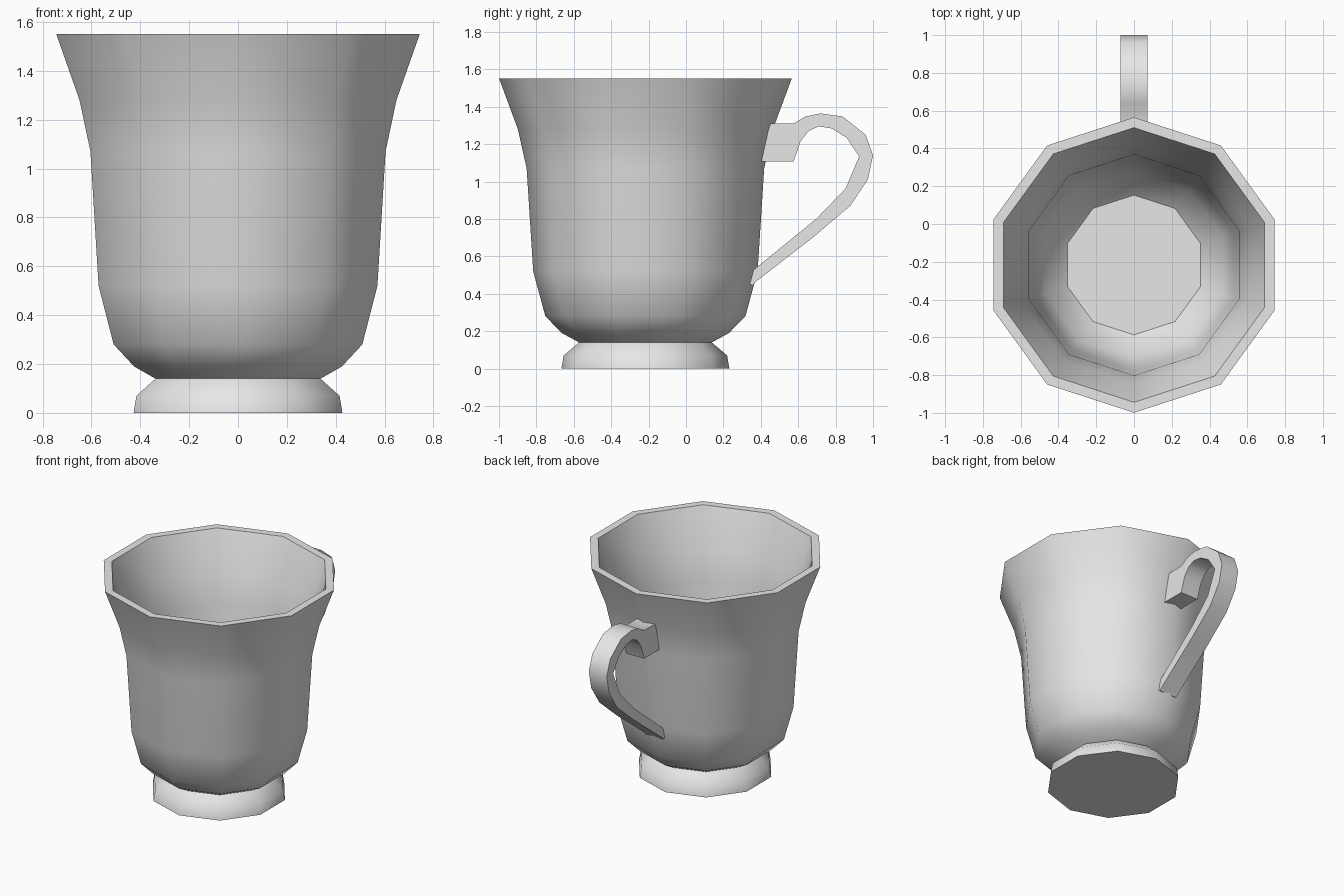
import bpy, bmesh, math

if "Cube" in bpy.data.objects:
    bpy.data.objects.remove(bpy.data.objects["Cube"])

SIDES = 10
CY = -0.217  # bowl axis; the handle sticks out towards +y

grey = bpy.data.materials.new("light grey")
grey.diffuse_color = (0.8, 0.8, 0.8, 1)
grey.use_nodes = True
grey.node_tree.nodes["Principled BSDF"].inputs["Base Color"].default_value = grey.diffuse_color


def finish(name, bm):
    bmesh.ops.recalc_face_normals(bm, faces=bm.faces)
    me = bpy.data.meshes.new(name)
    bm.to_mesh(me)
    bm.free()
    me.materials.append(grey)
    ob = bpy.data.objects.new(name, me)
    bpy.context.collection.objects.link(ob)
    bpy.ops.object.select_all(action='DESELECT')
    ob.select_set(True)
    bpy.context.view_layer.objects.active = ob
    bpy.ops.object.shade_smooth_by_angle(angle=math.radians(50))
    return ob


def ring(bm, r, z):
    # first corner points along +y
    return [bm.verts.new((r * math.sin(2 * math.pi * i / SIDES),
                          CY + r * math.cos(2 * math.pi * i / SIDES), z))
            for i in range(SIDES)]


# cup: foot, outer wall, rim and inner wall as one turned profile
profile = [(0.449, 0), (0.437, 0.07), (0.355, 0.14), (0.447, 0.19),
           (0.535, 0.28), (0.60, 0.52), (0.635, 1.07), (0.682, 1.28),
           (0.782, 1.55), (0.727, 1.55), (0.632, 1.28), (0.585, 1.07),
           (0.555, 0.53), (0.495, 0.31), (0.37, 0.19)]
bm = bmesh.new()
rings = [ring(bm, r, z) for r, z in profile]
bm.faces.new(rings[0])
for a, b in zip(rings, rings[1:]):
    for i in range(SIDES):
        j = (i + 1) % SIDES
        bm.faces.new((a[i], a[j], b[j], b[i]))
# inner floor, with its own corners so its edge stays crisp
bm.faces.new(ring(bm, 0.37, 0.19))
cup = finish("cup", bm)
# make sure the loose floor faces up
for p in cup.data.polygons:
    if len(p.vertices) == SIDES and p.center.z > 0.1 and p.normal.z < 0:
        p.flip()

# handle: flat outline in the y-z plane, extruded along x
outline = [(0.404, 1.107), (0.575, 1.107), (0.612, 1.214), (0.655, 1.27),
           (0.71, 1.295), (0.778, 1.284), (0.858, 1.235), (0.926, 1.134),
           (0.853, 0.963), (0.698, 0.802), (0.35, 0.519), (0.34, 0.452),
           (0.356, 0.444), (0.37, 0.462), (0.685, 0.706), (0.88, 0.872),
           (0.972, 1.011), (1.0, 1.139), (0.96, 1.251), (0.837, 1.348),
           (0.72, 1.364), (0.639, 1.348), (0.575, 1.31), (0.441, 1.31)]
bm = bmesh.new()
face = bm.faces.new([bm.verts.new((-0.071, y, z)) for y, z in outline])
ext = bmesh.ops.extrude_face_region(bm, geom=[face])
bmesh.ops.translate(bm, vec=(0.142, 0, 0),
                    verts=[v for v in ext["geom"] if isinstance(v, bmesh.types.BMVert)])
finish("handle", bm)
